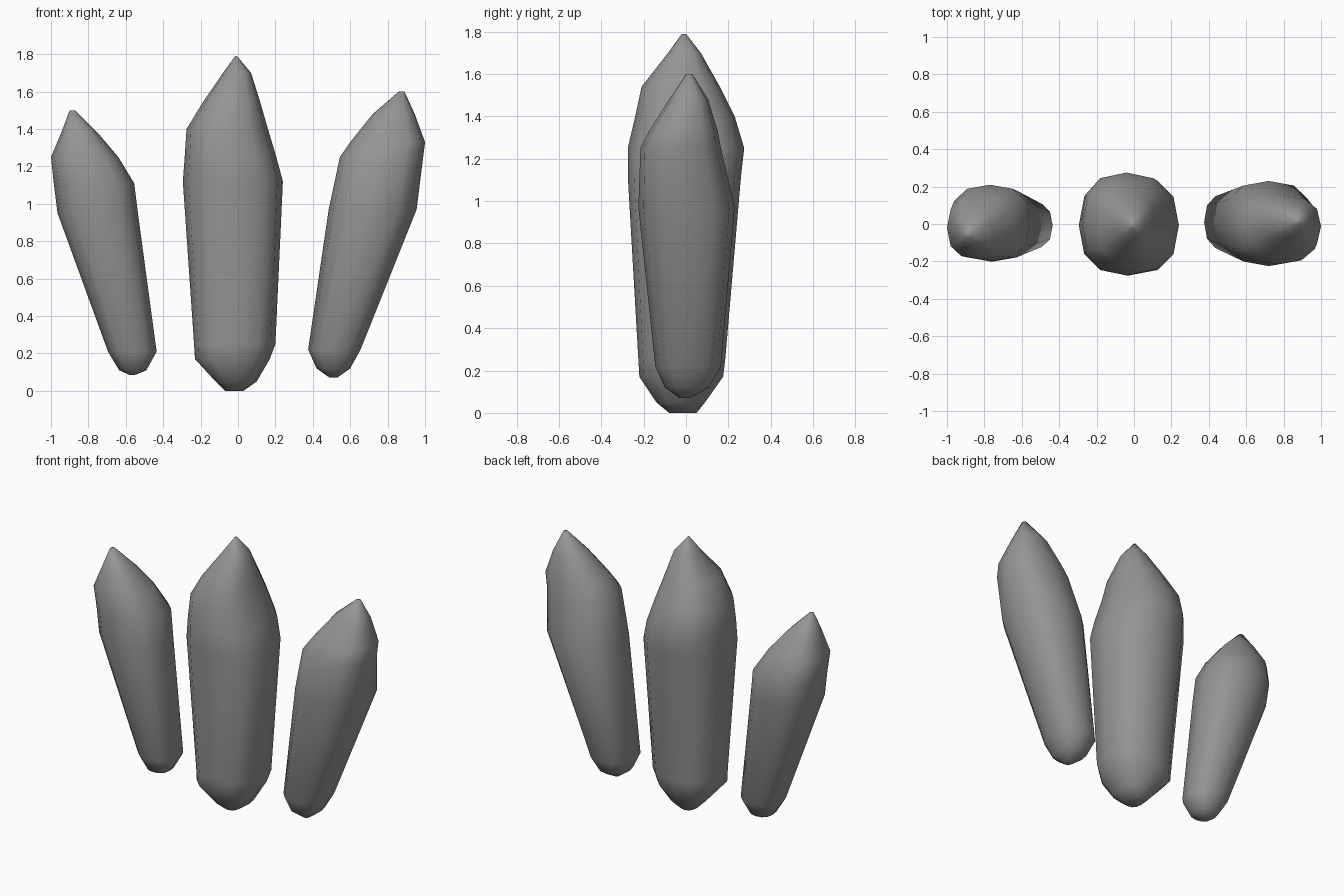
import bpy, bmesh, math

SIDES = 12
BOXY = 0.8  # below 1 makes the cross-section fuller at the corners

stone = bpy.data.materials.new("dark_stone")
stone.diffuse_color = (0.3, 0.3, 0.3, 1)


def full(v):
    return math.copysign(abs(v) ** BOXY, v)


def crystal(name, rings):
    """Loft a closed shard; each ring is (z, x_min, x_max, y_min, y_max)."""
    bm = bmesh.new()
    loops = []
    for z, x0, x1, y0, y1 in rings:
        cx, cy, rx, ry = (x0 + x1) / 2, (y0 + y1) / 2, (x1 - x0) / 2, (y1 - y0) / 2
        loops.append([bm.verts.new((cx + rx * full(math.cos(math.tau * i / SIDES)),
                                    cy + ry * full(math.sin(math.tau * i / SIDES)), z))
                      for i in range(SIDES)])
    for a, b in zip(loops, loops[1:]):
        for i in range(SIDES):
            j = (i + 1) % SIDES
            bm.faces.new((a[i], a[j], b[j], b[i]))
    bm.faces.new(loops[0][::-1])
    bm.faces.new(loops[-1])
    for f in bm.faces:
        f.smooth = True
    mesh = bpy.data.meshes.new(name)
    bm.to_mesh(mesh)
    bm.free()
    mesh.materials.append(stone)
    obj = bpy.data.objects.new(name, mesh)
    bpy.context.collection.objects.link(obj)
    return obj


# Tall upright shard in the middle
crystal("center_crystal", [
    (0.00, -0.07, 0.03, -0.08, 0.05),
    (0.05, -0.12, 0.10, -0.14, 0.09),
    (0.17, -0.23, 0.17, -0.22, 0.175),
    (0.25, -0.235, 0.20, -0.225, 0.185),
    (1.12, -0.295, 0.24, -0.275, 0.26),
    (1.25, -0.285, 0.205, -0.275, 0.275),
    (1.40, -0.275, 0.16, -0.24, 0.23),
    (1.54, -0.19, 0.12, -0.21, 0.16),
    (1.70, -0.08, 0.07, -0.085, 0.07),
    (1.79, -0.015, -0.005, -0.02, 0.0)])

# Left shard leaning outwards
crystal("left_crystal", [
    (0.085, -0.58, -0.55, -0.03, 0.01),
    (0.11, -0.635, -0.49, -0.09, 0.07),
    (0.21, -0.695, -0.435, -0.135, 0.12),
    (0.95, -0.965, -0.535, -0.20, 0.20),
    (1.11, -0.985, -0.555, -0.20, 0.21),
    (1.25, -1.00, -0.64, -0.19, 0.15),
    (1.38, -0.945, -0.75, -0.14, 0.06),
    (1.50, -0.90, -0.87, -0.07, -0.04)])

# Right shard leaning outwards
crystal("right_crystal", [
    (0.07, 0.49, 0.53, -0.03, 0.02),
    (0.12, 0.42, 0.60, -0.10, 0.11),
    (0.22, 0.375, 0.655, -0.145, 0.165),
    (0.97, 0.485, 0.955, -0.225, 0.23),
    (1.25, 0.545, 0.99, -0.215, 0.165),
    (1.33, 0.60, 1.00, -0.175, 0.15),
    (1.48, 0.72, 0.945, -0.08, 0.105),
    (1.60, 0.86, 0.89, 0.0, 0.03)])
